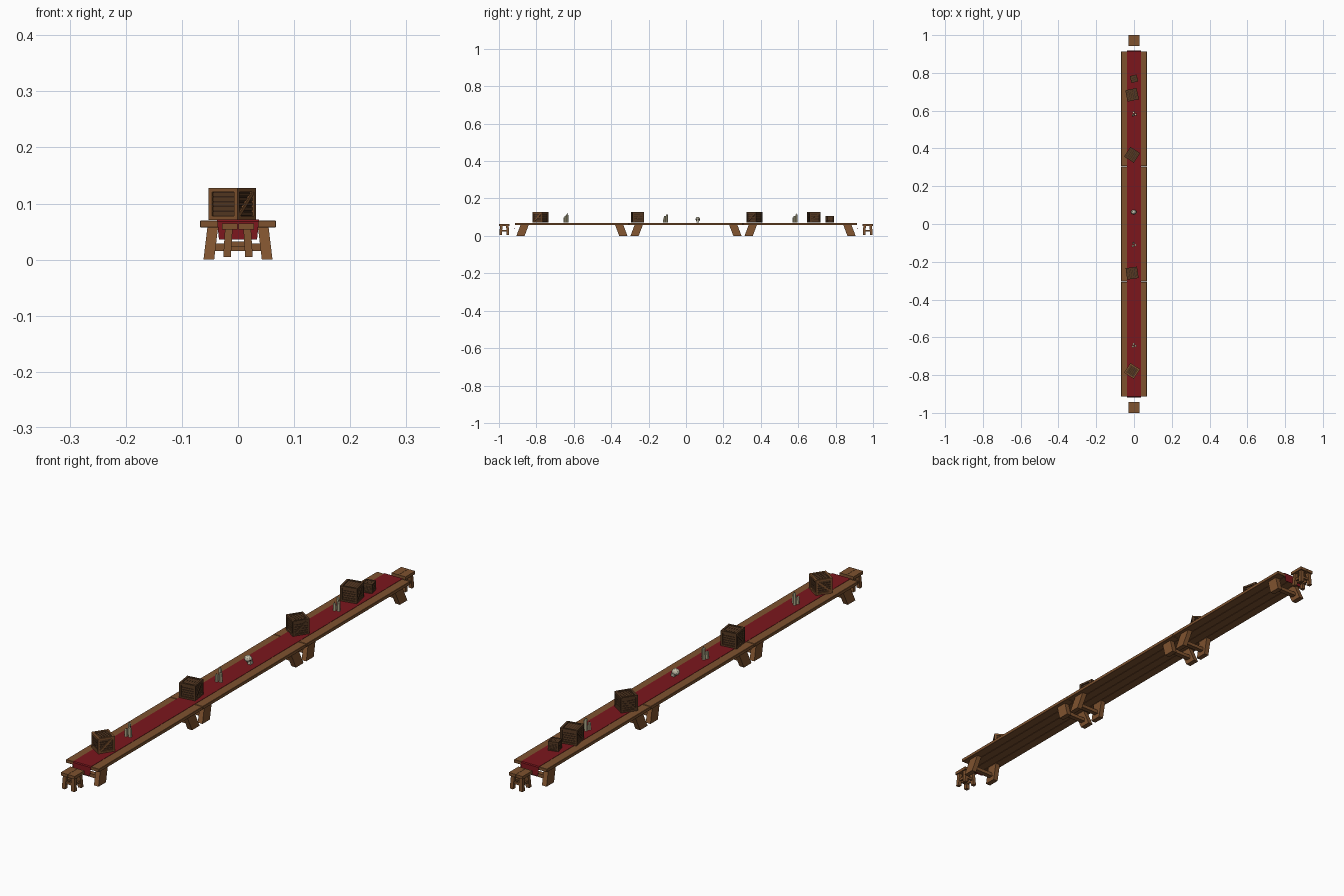
import bpy, bmesh, math
from mathutils import Matrix, Vector

if "Cube" in bpy.data.objects:
    bpy.data.objects.remove(bpy.data.objects["Cube"])


def material(name, rgb):
    m = bpy.data.materials.new(name)
    m.diffuse_color = (*rgb, 1)
    m.use_nodes = True
    m.node_tree.nodes["Principled BSDF"].inputs["Base Color"].default_value = m.diffuse_color
    return m


WOOD = material("oak", (0.21, 0.085, 0.028))
DARK = material("dark_wood", (0.09, 0.04, 0.016))
SHADE = material("crate_inside", (0.035, 0.016, 0.008))
RED = material("red_cloth", (0.2, 0.008, 0.012))
WAX = material("wax", (0.66, 0.6, 0.38))
BONE = material("bone", (0.55, 0.52, 0.4))
BLACK = material("black", (0.02, 0.015, 0.01))


def finish(name, bm, mat, matrix=Matrix()):
    bmesh.ops.recalc_face_normals(bm, faces=bm.faces)
    me = bpy.data.meshes.new(name)
    bm.to_mesh(me)
    bm.free()
    me.materials.append(mat)
    ob = bpy.data.objects.new(name, me)
    ob.matrix_world = matrix
    bpy.context.collection.objects.link(ob)
    return ob


def add_box(bm, centre, size, rot=Matrix()):
    m = Matrix.Translation(centre) @ rot @ Matrix.Diagonal((*size, 1))
    bmesh.ops.create_cube(bm, size=1, matrix=m)


def add_slanted(bm, bottom, top, size):
    """Post with level ends, running from the bottom centre to the top centre."""
    rings = []
    for c in (bottom, top):
        rings.append([bm.verts.new((c[0] + sx * size[0] / 2, c[1] + sy * size[1] / 2, c[2]))
                      for sx, sy in ((-1, -1), (1, -1), (1, 1), (-1, 1))])
    a, b = rings
    bm.faces.new(a[::-1])
    bm.faces.new(b)
    for i in range(4):
        j = (i + 1) % 4
        bm.faces.new((a[i], a[j], b[j], b[i]))


# Tables: plank top, splayed legs and a cross rail at each end
def table(n, y):
    m = Matrix.Translation((0, y, 0))
    bm = bmesh.new()
    for i in range(4):
        add_box(bm, (-0.051 + 0.034 * i, 0, 0.0635), (0.034, 0.608, 0.012))
    top = finish(f"table_top_{n}", bm, WOOD, m)
    bev = top.modifiers.new("worn edges", "BEVEL")
    bev.width = 0.001
    bm = bmesh.new()
    for sy in (-1, 1):
        for sx in (-1, 1):
            add_slanted(bm, (sx * 0.052, sy * 0.275, 0), (sx * 0.045, sy * 0.253, 0.058), (0.019, 0.044))
        add_box(bm, (0, sy * 0.267, 0.022), (0.09, 0.018, 0.013))
    finish(f"table_legs_{n}", bm, WOOD, m)


for n, y in enumerate((-0.61, 0, 0.61), 1):
    table(n, y)

# Cloth runner draped over both ends
profile = [(-0.918, 0.036), (-0.9165, 0.068), (-0.914, 0.071),
           (0.914, 0.071), (0.9165, 0.068), (0.918, 0.036)]
bm = bmesh.new()
rows = []
for i, (y, z) in enumerate(profile):
    w = 0.034 if i in (0, 5) else 0.037
    rows.append([bm.verts.new((s * w, y, z)) for s in (-1, 1)])
for a, b in zip(rows, rows[1:]):
    bm.faces.new((a[0], a[1], b[1], b[0]))
runner = finish("table_runner", bm, RED)
sol = runner.modifiers.new("cloth", "SOLIDIFY")
sol.thickness = 0.0012
sol.offset = 0


# Stools: two seat boards, four splayed legs, stretchers
def stool(n, y):
    m = Matrix.Translation((0, y, 0))
    bm = bmesh.new()
    for s in (-1, 1):
        add_box(bm, (s * 0.0146, 0, 0.059), (0.0282, 0.057, 0.011))
    finish(f"stool_seat_{n}", bm, WOOD, m)
    bm = bmesh.new()
    for sx in (-1, 1):
        for sy in (-1, 1):
            add_slanted(bm, (sx * 0.0195, sy * 0.0195, 0.005), (sx * 0.0165, sy * 0.0165, 0.054), (0.0135, 0.0135))
        add_box(bm, (sx * 0.018, 0, 0.028), (0.007, 0.034, 0.009))
        add_box(bm, (0, sx * 0.018, 0.028), (0.034, 0.007, 0.009))
    finish(f"stool_legs_{n}", bm, WOOD, m)


stool(1, -0.9715)
stool(2, 0.9715)


# Crates: dark core, edge frame, horizontal slats, diagonal braces, boarded lid
def crate(n, x, y, s, h, angle):
    m = Matrix.Translation((x, y, 0.0705)) @ Matrix.Rotation(math.radians(angle), 4, "Z")
    bm = bmesh.new()
    add_box(bm, (0, 0, h / 2), (s * 0.84, s * 0.84, h * 0.9))
    finish(f"crate_core_{n}", bm, SHADE, m)
    t = s * 0.12
    e = (s - t) / 2
    bm = bmesh.new()
    for a in (-1, 1):
        for b in (-1, 1):
            add_box(bm, (a * e, b * e, h / 2), (t, t, h))
        for z in (t / 2, h - t / 2):
            add_box(bm, (a * e, 0, z), (t, s - 2 * t, t))
            add_box(bm, (0, a * e, z), (s - 2 * t, t, t))
        # braces on two opposite sides
        length = math.hypot(s - 2 * t, h - 2 * t)
        tilt = Matrix.Rotation(math.atan2(h - 2 * t, s - 2 * t), 4, "X")
        add_box(bm, (a * (e + t * 0.1), 0, h / 2), (t * 0.6, length, t * 0.9), tilt)
    finish(f"crate_frame_{n}", bm, WOOD if n < 2 else DARK, m)
    bm = bmesh.new()
    pitch = (h - 2 * t) / 5
    for i in range(5):
        z = t + pitch * (i + 0.5)
        add_box(bm, (0, 0, z), (s * 0.9, s * 0.9, pitch * 0.7))
    pitch = (s - 2 * t) / 5
    for i in range(5):
        add_box(bm, (-s / 2 + t + pitch * (i + 0.5), 0, h - t * 0.6), (pitch * 0.8, s - 2 * t, t * 0.6))
    finish(f"crate_slats_{n}", bm, DARK, m)


for n, spec in enumerate([(-0.01, -0.778, 0.061, 0.057, -33), (-0.01, -0.26, 0.061, 0.057, 8),
                          (-0.01, 0.366, 0.061, 0.057, -33), (-0.01, 0.684, 0.061, 0.057, 12),
                          (0.0, 0.769, 0.037, 0.035, 15)], 1):
    crate(n, *spec)


# Candle clusters: three heights of wax with a wick
def candles(n, y):
    wax, wick = bmesh.new(), bmesh.new()
    for dx, dy, r, h in ((-0.002, 0.006, 0.006, 0.044), (0.008, -0.004, 0.006, 0.034), (-0.006, -0.008, 0.006, 0.026)):
        bmesh.ops.create_cone(wax, cap_ends=True, segments=8, radius1=r, radius2=r * 0.9, depth=h,
                              matrix=Matrix.Translation((dx, dy, h / 2)))
        bmesh.ops.create_cone(wick, cap_ends=True, segments=5, radius1=0.001, radius2=0.0006, depth=0.006,
                              matrix=Matrix.Translation((dx, dy, h + 0.003)))
    m = Matrix.Translation((0, y, 0.071))
    finish(f"candles_{n}", wax, WAX, m)
    finish(f"wicks_{n}", wick, BLACK, m)


for n, y in enumerate((-0.641, -0.108, 0.584), 1):
    candles(n, y)

# Skull ornament facing the right side
place = Matrix.Translation((0, 0.063, 0.071))
bm = bmesh.new()
bmesh.ops.create_icosphere(bm, subdivisions=2, radius=1,
                           matrix=Matrix.Translation((-0.002, 0, 0.018)) @ Matrix.Diagonal((0.015, 0.0125, 0.0125, 1)))
add_box(bm, (0.006, 0, 0.006), (0.012, 0.014, 0.012))
finish("skull", bm, BONE, place)
bm = bmesh.new()
for s in (-1, 1):
    bmesh.ops.create_icosphere(bm, subdivisions=1, radius=0.0034,
                               matrix=Matrix.Translation((0.0092, s * 0.005, 0.016)))
finish("skull_eye_sockets", bm, BLACK, place)
